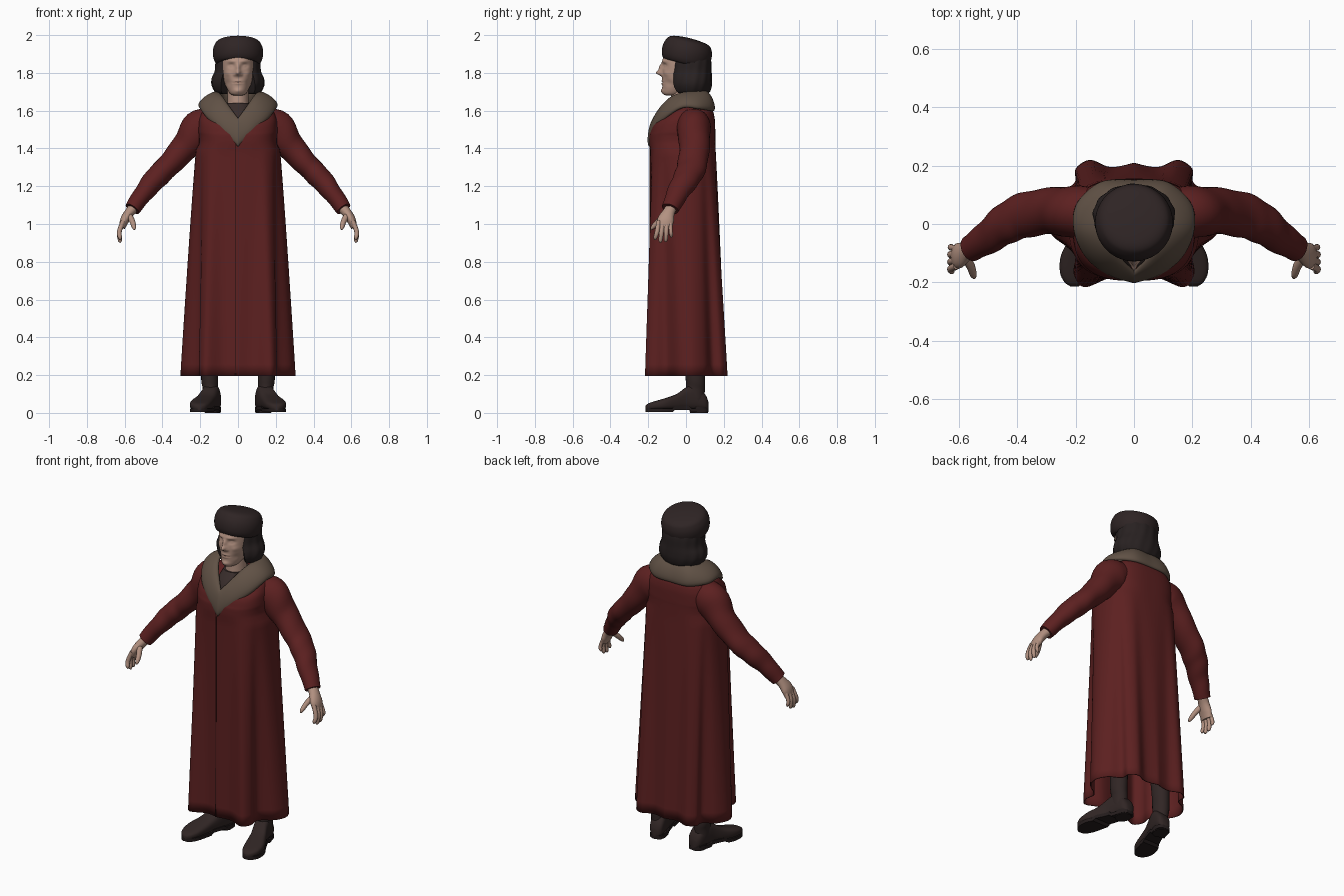
import bpy, bmesh, math
from mathutils import Vector

cube = bpy.data.objects.get("Cube")
if cube:
    bpy.data.objects.remove(cube)


def material(name, rgb):
    m = bpy.data.materials.new(name)
    m.use_nodes = True
    m.diffuse_color = (*rgb, 1)
    m.node_tree.nodes["Principled BSDF"].inputs["Base Color"].default_value = (*rgb, 1)
    return m


RED = material("red wool", (.108, .0145, .0145))
SEAM = material("seam red", (.04, .008, .008))
FUR = material("brown fur", (.118, .083, .06))
SKIN = material("skin", (.45, .285, .22))
LIPS = material("lips", (.35, .21, .16))
HAT = material("hat felt", (.028, .018, .018))
HAIR = material("dark hair", (.021, .015, .015))
LEATHER = material("boot leather", (.03, .019, .018))
SOLE = material("boot sole", (.018, .012, .012))
VEST = material("dark vest", (.04, .026, .024))


def spline(points, n):
    """Catmull-Rom resampling of points of any dimension."""
    out = []
    for i in range(n):
        f = i / (n - 1) * (len(points) - 1)
        k = min(int(f), len(points) - 2)
        t = f - k
        a, b, c, d = (points[min(max(k + j, 0), len(points) - 1)] for j in (-1, 0, 1, 2))
        out.append([q + .5 * t * (r - p + t * (2*p - 5*q + 4*r - s + t * (3*(q - r) + s - p)))
                    for p, q, r, s in zip(a, b, c, d)])
    return out


def loft(name, rings, mats, caps=(True, True), wrap=False, mirror=False, angle=50):
    """Skin closed rings of equal length; returns the object."""
    bm = bmesh.new()
    rows = [[bm.verts.new(p) for p in ring] for ring in rings]
    n = len(rows[0])
    for a, b in zip(rows, rows[1:] + (rows[:1] if wrap else [])):
        for j in range(n):
            bm.faces.new((a[j], a[(j + 1) % n], b[(j + 1) % n], b[j]))
    if not wrap:
        for use, row in zip(caps, (rows[0], rows[-1])):
            if use:
                bm.faces.new(row)
    bmesh.ops.recalc_face_normals(bm, faces=bm.faces)
    mesh = bpy.data.meshes.new(name)
    bm.to_mesh(mesh)
    bm.free()
    ob = bpy.data.objects.new(name, mesh)
    bpy.context.collection.objects.link(ob)
    for m in mats:
        mesh.materials.append(m)
    if mirror:
        ob.modifiers.new("Mirror", 'MIRROR')
    bpy.ops.object.select_all(action='DESELECT')
    ob.select_set(True)
    bpy.context.view_layer.objects.active = ob
    bpy.ops.object.shade_smooth_by_angle(angle=math.radians(angle))
    return ob


def circle(n):
    return [(math.cos(2 * math.pi * i / n), math.sin(2 * math.pi * i / n)) for i in range(n)]


def power(v, e):
    return math.copysign(abs(v) ** e, v)


def oval(z, half, front, back, n=64, e=.85):
    mid = (front + back) / 2
    return [(half * power(c, e), mid + (back - front) / 2 * power(s, e), z) for c, s in circle(n)]


def tube(name, path, mat, steps=24, n=20, ripple=0, mirror=True):
    """Path points are x, y, z, thickness across, thickness along y."""
    pts = spline(path, steps)
    rings = []
    for i, p in enumerate(pts):
        t = Vector(pts[min(i + 1, steps - 1)][:3]) - Vector(pts[max(i - 1, 0)][:3])
        side = t.cross(Vector((0, 1, 0))).normalized()
        up = side.cross(t).normalized()
        rings.append([Vector(p[:3]) + (side * c * p[3] + up * s * p[4])
                      * (1 + ripple * math.sin(i * .9 + 2 * s + c)) for c, s in circle(n)])
    return loft(name, rings, [mat], mirror=mirror)


# Robe: boxy torso that opens into a folded hem
hem = spline([(0, -.195), (.08, -.185), (.17, -.217), (.207, -.17), (.205, -.1), (.28, -.04),
              (.305, .03), (.27, .1), (.205, .14), (.2, .19), (.15, .22), (.08, .195), (0, .21)], 61)
levels = spline([(.195, .3, -.19, .2), (1.3, .213, -.195, .16), (1.5, .21, -.185, .155),
                 (1.57, .2, -.13, .15), (1.61, .17, -.07, .135), (1.64, .09, -.01, .1)], 56)
rings = []
for z, half, front, back in levels:
    w = min(1, max(0, (1.42 - z) / 1.22)) ** .9
    if w > 0:
        half, front, back = .22, -.19, .155
    outline = []
    for k, (hx, hy) in enumerate(hem):
        a = math.pi * k / 60
        tx = half * power(math.sin(a), .7) if 0 < k < 60 else 0
        ty = abs(power(math.cos(a), .7)) * (front if k < 30 else back)
        outline.append((tx + (hx - tx) * w, ty + (hy - ty) * w, z))
    rings.append(outline + [(-x, y, z) for x, y, z in outline[-2:0:-1]])
robe = loft("robe", rings, [RED], caps=(False, True), angle=80)
solid = robe.modifiers.new("Cloth", 'SOLIDIFY')
solid.thickness = .006

# Front opening: narrow dark strip lying on the robe
loft("front_seam", [[(-.013 + sx * .002, ring[0][1] + dy, ring[0][2])
                     for sx, dy in ((-1, -.002), (1, -.002), (1, .004), (-1, .004))]
                    for ring in rings if ring[0][2] < 1.45], [SEAM], angle=30)

# Sleeves
tube("sleeve", [(.1, .04, 1.525, .08, .085), (.195, .04, 1.505, .102, .09), (.28, .045, 1.407, .075, .08),
                (.375, .03, 1.303, .062, .078), (.44, 0, 1.237, .06, .07),
                (.5, -.045, 1.163, .05, .058), (.56, -.083, 1.08, .042, .046)],
     RED, steps=40, n=32, ripple=.025)

# Hands
tube("palm", [(.54, -.07, 1.1, .028, .028), (.575, -.092, 1.06, .026, .033),
              (.6, -.108, 1.02, .024, .044), (.614, -.112, .98, .016, .038)], SKIN)
for label, y0, y1, tip in (("index", -.144, -.162, .917), ("middle", -.123, -.135, .902),
                           ("ring", -.102, -.107, .906), ("little", -.083, -.078, .928)):
    r = .0105 if label == "little" else .0125
    tube(label + "_finger", [(.608, y0, 1.015, r, r), (.628, (y0 + y1) / 2, .96, r, r),
                             (.625, y1, tip + .012, r * .85, r * .85),
                             (.621, y1, tip, r * .3, r * .3)], SKIN, steps=12, n=10)
tube("thumb", [(.58, -.11, 1.05, .017, .017), (.56, -.145, 1.015, .015, .015),
               (.551, -.174, .985, .012, .012), (.548, -.186, .97, .004, .004)], SKIN, steps=12, n=10)

# Fur collar: padded section swept around the neck down to a point in front
edge = spline([(0, .095, 1.705, 0, .148, 1.6), (.07, .085, 1.705, .11, .14, 1.6),
               (.1, .03, 1.7, .192, .07, 1.61), (.095, -.03, 1.69, .203, -.02, 1.615),
               (.075, -.08, 1.665, .163, -.11, 1.56), (.04, -.125, 1.615, .085, -.17, 1.49),
               (0, -.165, 1.56, 0, -.195, 1.41)], 49)
edge += [(-p[0], p[1], p[2], -p[3], p[4], p[5]) for p in edge[-2:0:-1]]
rings = []
for p in edge:
    inner, outer = Vector(p[:3]), Vector(p[3:])
    mid = (inner + outer) / 2
    lift = Vector((mid.x, mid.y, .13)).normalized()
    puff = .022 + .07 * min(abs(mid.x), .1)
    rings.append([mid + (outer - inner) / 2 * c + lift * s * (puff if s > 0 else .02)
                  for c, s in circle(20)])
loft("fur_collar", rings, [FUR], wrap=True, angle=70)

# Vest and neck
loft("vest", [oval(*r) for r in ((1.48, .1, -.165, .08), (1.57, .09, -.145, .08),
                                 (1.61, .075, -.115, .07), (1.64, .062, -.09, .06))], [VEST])
loft("neck", [oval(*r, e=1) for r in ((1.58, .065, -.09, .06), (1.65, .056, -.08, .05),
                                      (1.76, .056, -.08, .05))], [SKIN])

# Head, with features pushed out or in: x, z, spread x, spread z, amount
features = [(0, 1.8, .014, .014, .032), (0, 1.828, .011, .02, .017), (.036, 1.838, .018, .012, -.012),
            (.036, 1.836, .009, .005, .006), (.032, 1.862, .026, .008, .006),
            (.056, 1.797, .016, .014, .006), (.056, 1.745, .016, .02, -.009),
            (.018, 1.79, .006, .007, .007), (0, 1.757, .022, .005, .004),
            (0, 1.743, .02, .005, .004), (0, 1.75, .026, .003, -.004), (0, 1.705, .022, .012, .008)]
rings = []
for row in spline([(1.68, .022, -.105, -.03), (1.69, .042, -.122, 0), (1.72, .06, -.125, .04),
                   (1.76, .076, -.126, .07), (1.81, .084, -.126, .09), (1.86, .086, -.125, .1),
                   (1.91, .082, -.108, .1), (1.94, .05, -.06, .06)], 70):
    ring = []
    for x, y, z in oval(*row, n=96, e=.95):
        if y < -.03:
            y -= sum(amt * math.exp(-((abs(x) - fx) / sx) ** 2 - ((z - fz) / sz) ** 2)
                     for fx, fz, sx, sz, amt in features)
        ring.append((x, y, z))
    rings.append(ring)
head = loft("head", rings, [SKIN, LIPS], angle=80)
for f in head.data.polygons:
    c = f.center
    if c.y < -.1 and (c.x / .028) ** 2 + ((c.z - 1.75) / .006) ** 2 < 1:
        f.material_index = 1

# Hair: crescent bob open at the face
rings = []
for i, (z, half, depth, reach) in enumerate(spline(
        [(1.688, .1, .08, 2.25), (1.7, .122, .096, 2.35), (1.735, .139, .106, 2.45),
         (1.77, .138, .107, 2.48), (1.81, .122, .105, 2.5), (1.86, .118, .104, 2.6),
         (1.9, .11, .095, 2.7), (1.92, .09, .08, 2.75)], 32)):
    arc = [reach * (j / 30 - 1) for j in range(61)]
    outer = [(1 + .014 * math.sin(a * 13 + i * .2), a) for a in arc]
    inner = [(.6, a) for a in reversed(arc)]
    rings.append([(half * s * math.sin(a),
                   .03 + depth * s * math.cos(a) * (1 if math.cos(a) > 0 else 1.15), z)
                  for s, a in outer + inner])
loft("hair", rings, [HAIR])

# Hat: soft rolled side and broad low crown, tipped up at the front
profile = spline([(.085, -.056), (.11, -.064), (.126, -.045), (.133, -.015), (.132, .014), (.124, .038),
                  (.112, .055), (.088, .066), (.045, .072), (.004, .074)], 40)
hat = loft("hat", [[(r * c, r * s, z) for c, s in circle(56)] for r, z in profile], [HAT])
hat.location = (0, .006, 1.911)
hat.rotation_euler.x = -.25

# Boots: upper, sole, heel and shaft
foot = spline([(.118, .13, .02, .06), (.1, .13, .04, .1), (.045, .14, .046, .15), (0, .152, .047, .135),
               (-.05, .172, .051, .1), (-.11, .193, .058, .078), (-.165, .202, .052, .062),
               (-.2, .204, .034, .05), (-.215, .204, .012, .036)], 32)
loft("boot_upper", [[(cx + w * power(c, .6), y, .016 + (h - .016) * (.5 + .5 * power(s, .75)))
                     for c, s in circle(28)] for y, cx, w, h in foot], [LEATHER], mirror=True)
loft("boot_sole", [[(cx + sx * w, y, z + (.016 if -.06 < y < .02 else .004))
                    for sx, z in ((-1, 0), (1, 0), (1, .02), (-1, .02))]
                   for y, cx, w, h in foot], [SOLE], mirror=True, angle=30)
loft("boot_heel", [[(.134 + r * .044 * c, .068 + r * .05 * s, z) for c, s in circle(28)]
                   for z, r in ((0, .95), (.03, 1))], [SOLE], mirror=True)
tube("boot_shaft", [(.14, .05, .07, .043, .05), (.147, .05, .13, .041, .05), (.15, .05, .2, .045, .052),
                    (.145, .04, .4, .05, .056), (.12, .02, .65, .06, .06)], LEATHER, ripple=.02)
